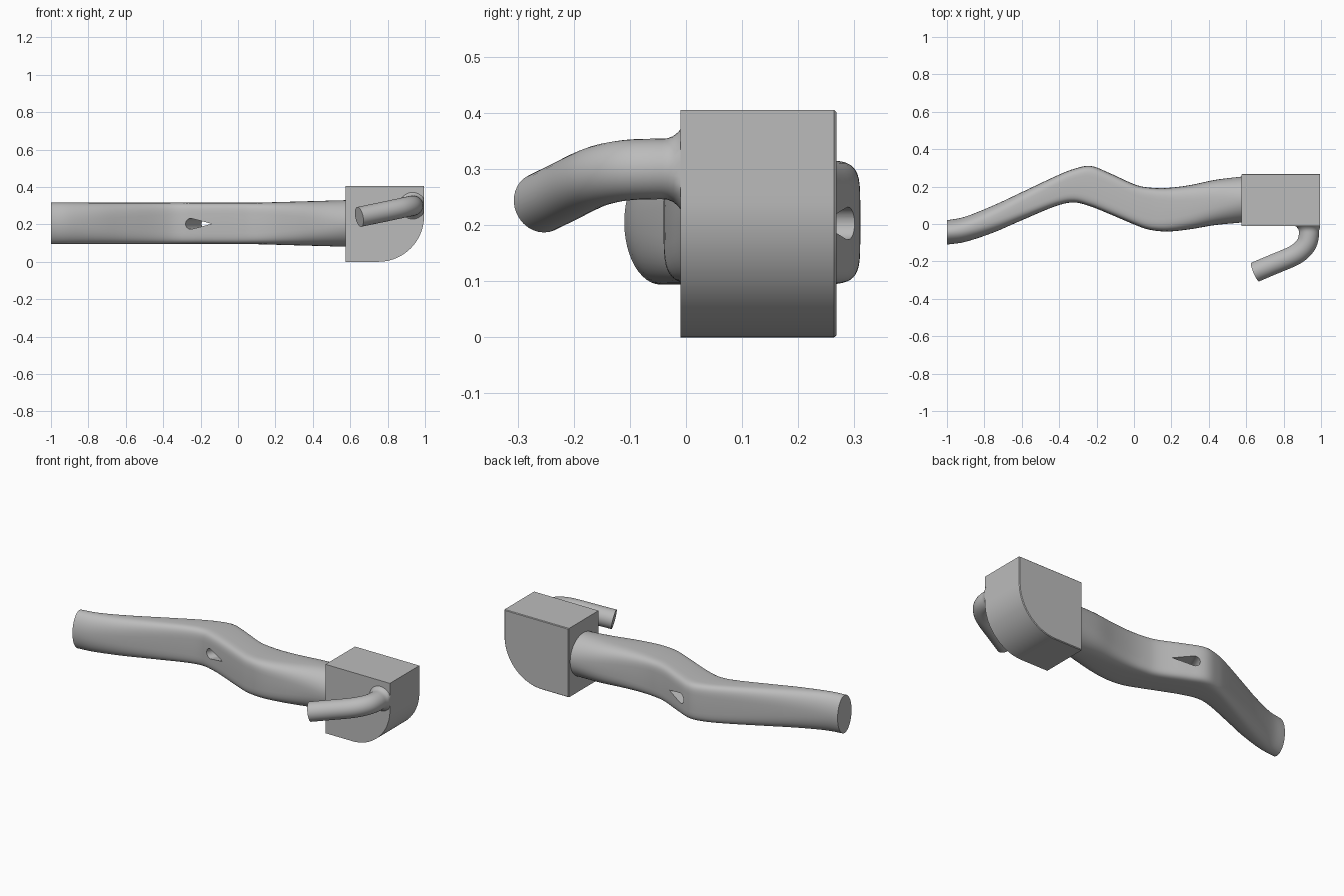
import bpy
import bmesh
import math
from mathutils import Vector, Matrix

cube = bpy.data.objects.get("Cube")
if cube:
    bpy.data.objects.remove(cube, do_unlink=True)

grey = bpy.data.materials.new("plain grey")
grey.use_nodes = True
grey.diffuse_color = (0.5, 0.5, 0.5, 1)
grey.node_tree.nodes["Principled BSDF"].inputs["Base Color"].default_value = (0.5, 0.5, 0.5, 1)


def make_object(name, bm):
    bmesh.ops.recalc_face_normals(bm, faces=bm.faces)
    mesh = bpy.data.meshes.new(name)
    bm.to_mesh(mesh)
    bm.free()
    mesh.materials.append(grey)
    obj = bpy.data.objects.new(name, mesh)
    bpy.context.collection.objects.link(obj)
    return obj


def loft(name, rings):
    """Skin a list of rings and cap both ends."""
    bm = bmesh.new()
    loops = [[bm.verts.new(p) for p in ring] for ring in rings]
    n = len(loops[0])
    for a, b in zip(loops, loops[1:]):
        for i in range(n):
            j = (i + 1) % n
            bm.faces.new((a[i], a[j], b[j], b[i]))
    bm.faces.new(loops[0])
    bm.faces.new(loops[-1])
    return make_object(name, bm)


def spline(keys, steps):
    """Catmull-Rom curve through the keys, as vectors of any size."""
    k = [Vector(p) for p in keys]
    k = [2 * k[0] - k[1]] + k + [2 * k[-1] - k[-2]]
    out = []
    for a, b, c, d in zip(k, k[1:], k[2:], k[3:]):
        for s in range(steps):
            t = s / steps
            out.append(0.5 * (2 * b + (c - a) * t + (2 * a - 5 * b + 4 * c - d) * t * t
                              + (3 * b - a - 3 * c + d) * t ** 3))
    return out + [k[-2]]


def smooth(obj, angle=35):
    bpy.ops.object.select_all(action="DESELECT")
    obj.select_set(True)
    bpy.context.view_layer.objects.active = obj
    bpy.ops.object.shade_smooth_by_angle(angle=math.radians(angle))


# Wavy bar: edges in plan, giving x, front y and back y
plan = spline([(-1, -.11, .02), (-.9, -.095, .04), (-.75, -.045, .10), (-.6, .02, .17),
               (-.42, .095, .255), (-.32, .115, .295), (-.23, .093, .31), (-.13, .053, .272),
               (0, -.002, .213), (.08, -.03, .195), (.18, -.04, .193), (.3, -.028, .208),
               (.44, -.005, .237), (.6, .01, .256)], 5)


def squareness(x):
    """Section exponent: oval at the ends, rounded box in the middle."""
    t = min((x + 1) / .75, (.6 - x) / .5, 1)
    return 2 + 3.5 * max(t, 0) ** 1.5


rings = []
for x, front, back in plan:
    grow = max(0, (x - .1) / .5)
    half_y, half_z, e = (back - front) / 2, .111 + .014 * grow, 2 / squareness(x)
    ring = []
    for i in range(48):
        c, s = math.cos(i * math.tau / 48), math.sin(i * math.tau / 48)
        ring.append((x, (front + back) / 2 + half_y * math.copysign(abs(c) ** e, c),
                     .205 + half_z * math.copysign(abs(s) ** e, s)))
    rings.append(ring)
bar = loft("wavy_bar", rings)

# Teardrop hole cut across the bar
along, across = Vector((.91, -.41, 0)), Vector((.41, .91, 0))
outline = [(-.045 + .029 * math.cos(a), .029 * math.sin(a))
           for a in (math.radians(75 + 210 * i / 20) for i in range(21))] + [(.075, 0)]
centre = Vector((-.17, .175, .203))
cutter = loft("hole_cutter", [[centre + along * u + across * d + Vector((0, 0, v))
                               for u, v in outline] for d in (-.25, .25)])
cutter.hide_render = True
cut = bar.modifiers.new("hole", "BOOLEAN")
cut.operation = "DIFFERENCE"
cut.solver = "EXACT"
cut.object = cutter
bpy.context.view_layer.objects.active = bar
bpy.ops.object.modifier_apply(modifier=cut.name)
bpy.data.objects.remove(cutter, do_unlink=True)
smooth(bar)

# End block with one large rounded lower corner
arc = [(.75 + .245 * math.sin(a), .245 - .245 * math.cos(a))
       for a in (math.radians(90 * i / 24) for i in range(25))]
side = [(.576, 0)] + arc + [(.995, .405), (.576, .405)]
mid_x, mid_z = .785, .2025
block = loft("end_block", [[(mid_x + (x - mid_x) * k, y, mid_z + (z - mid_z) * k) for x, z in side]
                           for y, k in ((-.01, 1), (.264, 1), (.268, .982))])
smooth(block, 30)

# Bent peg with a flared root
path = spline([(.935, -.005, .30), (.935, -.06, .30), (.923, -.105, .298), (.89, -.145, .291),
               (.84, -.176, .28), (.74, -.218, .259), (.648, -.257, .24)], 6)
rings = []
for i, p in enumerate(path):
    ahead = (path[min(i + 1, len(path) - 1)] - path[max(i - 1, 0)]).normalized()
    side_axis = ahead.cross(Vector((0, 0, 1))).normalized()
    up = side_axis.cross(ahead)
    radius = .054 + .024 * max(0, 1 - i / 4) ** 2.5
    ring = [p + radius * (side_axis * math.cos(a) + up * math.sin(a))
            for a in (math.tau * j / 32 for j in range(32))]
    rings.append([(min(q.x, .995), q.y, q.z) for q in ring])
peg = loft("bent_peg", rings)
smooth(peg)
